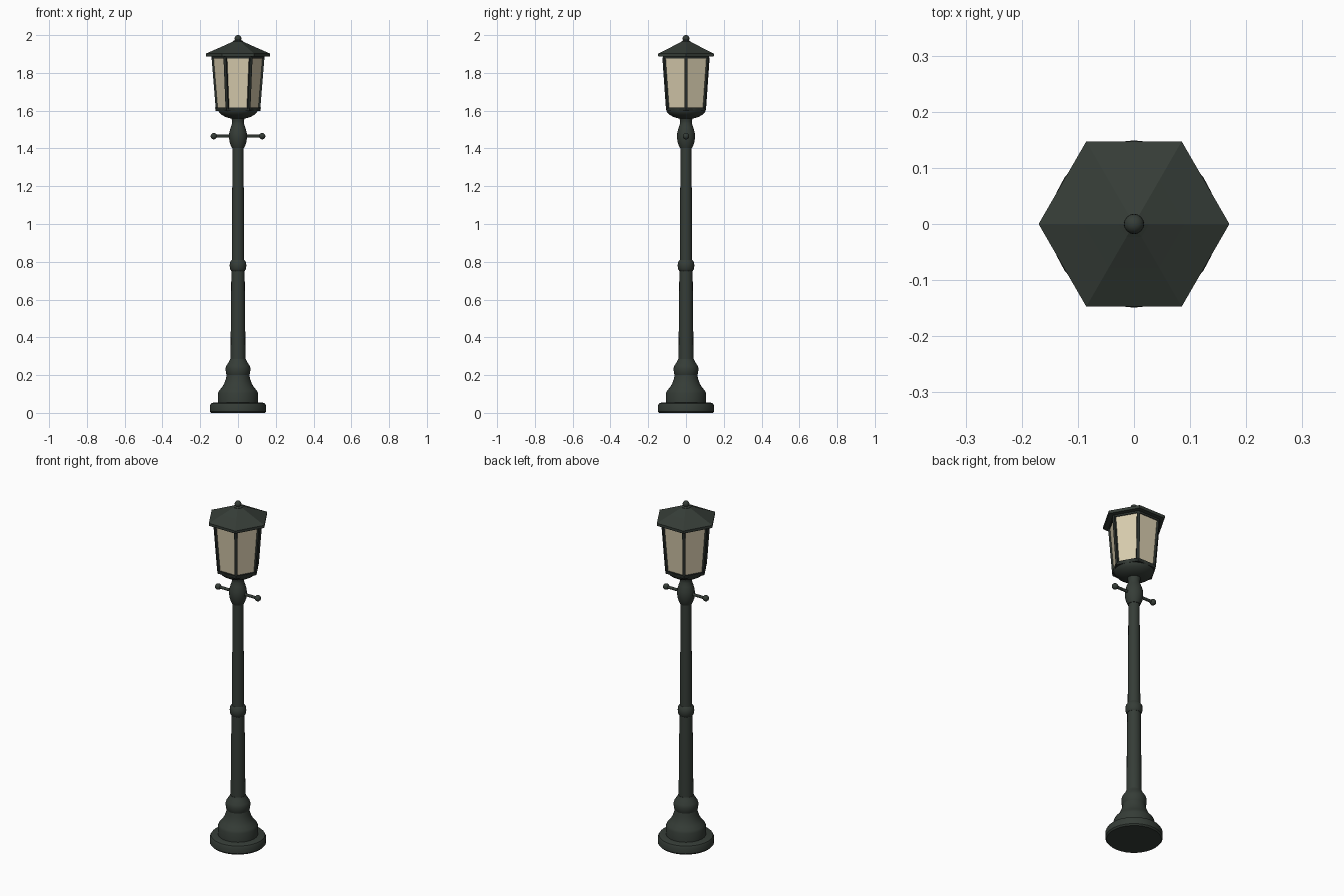
import bpy, bmesh, math
from mathutils import Vector, Matrix

if "Cube" in bpy.data.objects:
    bpy.data.objects.remove(bpy.data.objects["Cube"])


def material(name, rgb):
    m = bpy.data.materials.new(name)
    m.diffuse_color = (*rgb, 1)
    m.use_nodes = True
    m.node_tree.nodes["Principled BSDF"].inputs["Base Color"].default_value = m.diffuse_color
    return m


IRON = material("dark green iron", (0.036, 0.046, 0.038))
FRAME = material("lantern frame iron", (0.022, 0.028, 0.024))
GLASS = material("cream glass", (0.68, 0.60, 0.42))


def finish(name, bm, mat, smooth=0):
    bmesh.ops.recalc_face_normals(bm, faces=bm.faces)
    me = bpy.data.meshes.new(name)
    bm.to_mesh(me)
    bm.free()
    me.materials.append(mat)
    ob = bpy.data.objects.new(name, me)
    bpy.context.collection.objects.link(ob)
    if smooth:
        bpy.ops.object.select_all(action='DESELECT')
        ob.select_set(True)
        bpy.context.view_layer.objects.active = ob
        bpy.ops.object.shade_smooth_by_angle(angle=math.radians(smooth))
    return ob


def lathe(name, profile, n, mat, smooth=0):
    """Capped solid of revolution with n sides; profile is (radius, z)."""
    bm = bmesh.new()
    rings = [[bm.verts.new((r * math.cos(k * math.tau / n), r * math.sin(k * math.tau / n), z))
              for k in range(n)] for r, z in profile]
    for a, b in zip(rings, rings[1:]):
        for k in range(n):
            j = (k + 1) % n
            bm.faces.new((a[k], a[j], b[j], b[k]))
    bm.faces.new(rings[0])
    bm.faces.new(rings[-1])
    return finish(name, bm, mat, smooth)


def ball(name, centre, r):
    bm = bmesh.new()
    bmesh.ops.create_uvsphere(bm, u_segments=16, v_segments=10, radius=r,
                              matrix=Matrix.Translation(centre))
    return finish(name, bm, IRON, 60)


# Stepped round base
lathe("base_plinth", [(0.142, 0), (0.149, 0.008), (0.149, 0.038), (0.143, 0.05), (0.13, 0.055)],
      32, IRON, 35)
lathe("base_bell", [(0.106, 0.05), (0.106, 0.105), (0.10, 0.118), (0.085, 0.135), (0.073, 0.155),
                    (0.064, 0.18), (0.059, 0.205)], 32, IRON, 35)
lathe("base_collar", [(0.057, 0.195), (0.064, 0.21), (0.066, 0.235), (0.062, 0.25),
                      (0.048, 0.27), (0.041, 0.285)], 32, IRON, 35)

# Tapered post with mid collar
lathe("lower_post", [(0.040, 0.27), (0.035, 0.77)], 16, IRON, 30)
lathe("post_collar", [(0.036, 0.752), (0.043, 0.762), (0.044, 0.78), (0.043, 0.797), (0.034, 0.81)],
      24, IRON, 40)
lathe("upper_post", [(0.033, 0.79), (0.029, 1.42)], 16, IRON, 30)

# Bulb and neck below the lantern
lathe("neck_bulb", [(0.032, 1.402), (0.036, 1.41), (0.044, 1.432), (0.048, 1.46), (0.046, 1.485),
                    (0.038, 1.513), (0.031, 1.532), (0.031, 1.545), (0.037, 1.565)], 24, IRON, 40)

# Ladder bar with ball ends
bm = bmesh.new()
bmesh.ops.create_cone(bm, cap_ends=True, segments=12, radius1=0.008, radius2=0.008, depth=0.25,
                      matrix=Matrix.Translation((0, 0, 1.465)) @ Matrix.Rotation(math.pi / 2, 4, 'Y'))
finish("ladder_bar", bm, IRON, 40)
for side, s in (("left", -1), ("right", 1)):
    ball("ladder_bar_ball_" + side, (s * 0.128, 0, 1.465), 0.017)

# Lantern bowl, floor and top rim
lathe("lantern_bowl", [(0.036, 1.558), (0.065, 1.566), (0.09, 1.58), (0.103, 1.596), (0.107, 1.612)],
      32, IRON, 40)
lathe("lantern_floor", [(0.119, 1.598), (0.121, 1.616)], 6, FRAME)
lathe("lantern_top_rim", [(0.139, 1.876), (0.141, 1.892)], 6, FRAME)

# Glass panes: one six-sided flared shell
R0, R1, Z0, Z1 = 0.112, 0.134, 1.61, 1.882
lathe("glass_panes", [(R0, Z0), (R1, Z1)], 6, GLASS)

# Corner bars leaning outwards along the glass edges
for k in range(6):
    bm = bmesh.new()
    bmesh.ops.create_cube(bm, size=1)
    for v in bm.verts:
        top = v.co.z > 0
        v.co = Vector(((R1 if top else R0) - 0.002 + v.co.x * 0.016,
                       v.co.y * 0.016, Z1 if top else Z0))
    bm.transform(Matrix.Rotation(k * math.pi / 3, 4, 'Z'))
    finish("corner_bar_%d" % (k + 1), bm, FRAME)

# Hexagonal roof and finial
lathe("roof", [(0.168, 1.886), (0.17, 1.89), (0.17, 1.902), (0.09, 1.937), (0.024, 1.967)], 6, IRON)
lathe("finial_base", [(0.027, 1.958), (0.027, 1.968), (0.015, 1.974)], 6, IRON)
ball("finial_ball", (0, 0, 1.982), 0.018)
